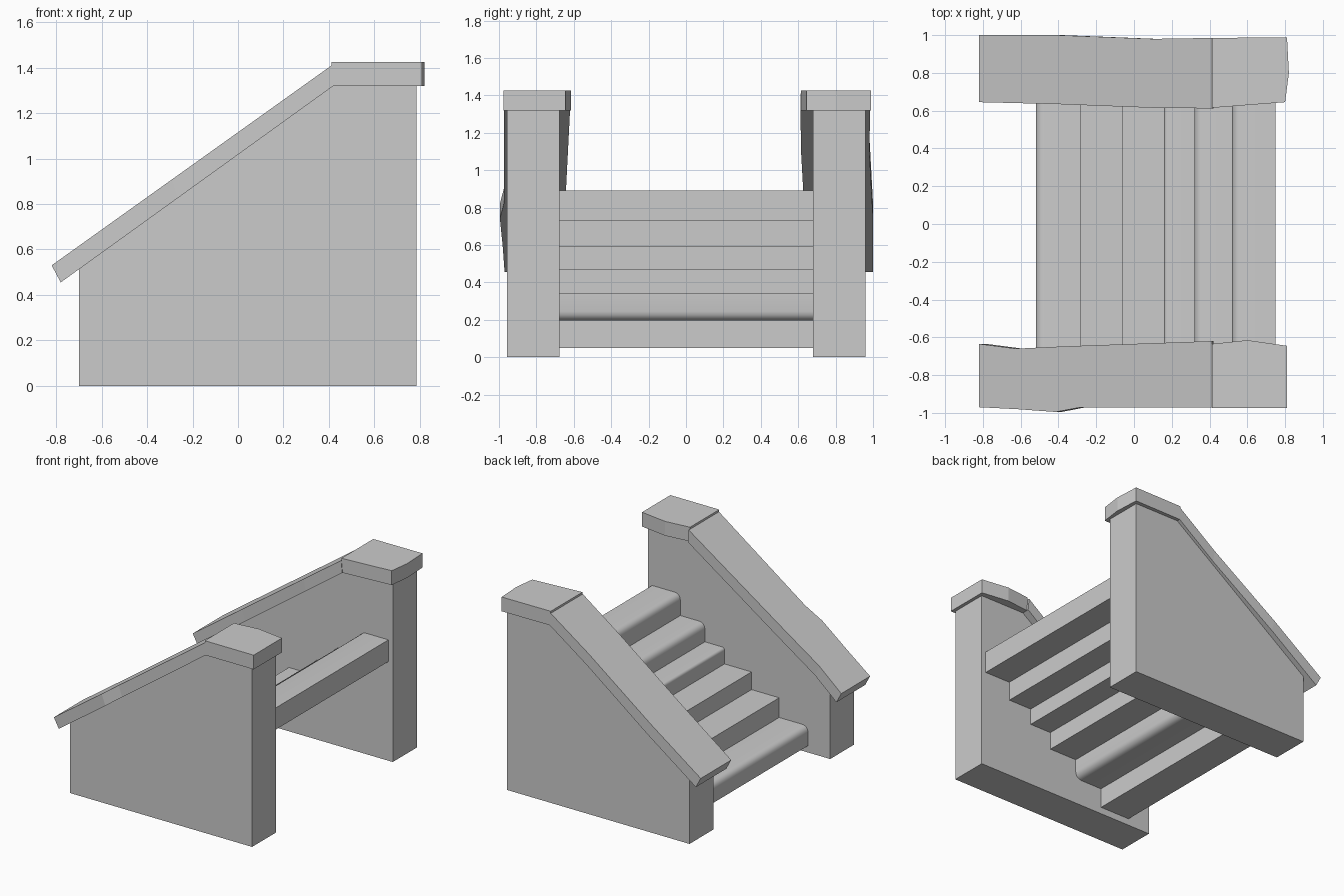
import bpy, bmesh
from mathutils import Vector

cube = bpy.data.objects.get("Cube")
if cube:
    bpy.data.objects.remove(cube)

stone = bpy.data.materials.new("grey_stone")
stone.use_nodes = True
GREY = (0.6, 0.6, 0.6, 1)
stone.diffuse_color = GREY
stone.node_tree.nodes["Principled BSDF"].inputs["Base Color"].default_value = GREY


def loft(name, rings):
    """Skin a closed solid through rings of matching points."""
    bm = bmesh.new()
    loops = [[bm.verts.new(p) for p in ring] for ring in rings]
    n = len(loops[0])
    for a, b in zip(loops, loops[1:]):
        for i in range(n):
            j = (i + 1) % n
            bm.faces.new((a[i], a[j], b[j], b[i]))
    bm.faces.new(loops[0])
    bm.faces.new(loops[-1])
    bmesh.ops.recalc_face_normals(bm, faces=bm.faces)
    mesh = bpy.data.meshes.new(name)
    bm.to_mesh(mesh)
    bm.free()
    mesh.materials.append(stone)
    obj = bpy.data.objects.new(name, mesh)
    bpy.context.collection.objects.link(obj)
    return obj


def prism(name, profile, y0, y1):
    """Extrude an x-z profile along y."""
    return loft(name, [[(x, y, z) for x, z in profile] for y in (y0, y1)])


def soften(obj, radius, pick):
    """Round the lengthwise edges chosen by pick(x, z) and shade them smooth."""
    bm = bmesh.new()
    bm.from_mesh(obj.data)
    edges = [e for e in bm.edges
             if abs(e.verts[0].co.y - e.verts[1].co.y) > 1 and pick(e.verts[0].co.x, e.verts[0].co.z)]
    bmesh.ops.bevel(bm, geom=edges, offset=radius, segments=4, profile=0.5, affect='EDGES')
    bm.to_mesh(obj.data)
    bm.free()
    bpy.ops.object.select_all(action='DESELECT')
    obj.select_set(True)
    bpy.context.view_layer.objects.active = obj
    bpy.ops.object.shade_smooth_by_angle(angle=0.6)


# Side walls
wall = [(-0.70, 0), (0.785, 0), (0.785, 1.32), (0.42, 1.32), (-0.70, 0.513)]
prism("front_wall", wall, -0.957, -0.677)
prism("back_wall", wall, 0.679, 0.959)

# Steps, each starting where the one below ends
fronts = [-0.52, -0.285, -0.06, 0.16, 0.32, 0.52]
backs = [-0.275, -0.05, 0.175, 0.35, 0.54, 0.75]
levels = [0.05, 0.195, 0.34, 0.47, 0.59, 0.73, 0.89]
rounding = [0.045, 0, 0, 0.02, 0.045, 0.045]
for i, (x0, x1) in enumerate(zip(fronts, backs)):
    z0, z1 = levels[i], levels[i + 1]
    step = prism(f"step_{i + 1}", [(x0, z0), (x1, z0), (x1, z1), (x0, z1)], -0.68, 0.68)
    if rounding[i]:
        soften(step, rounding[i], lambda x, z: x < x0 + 0.01 and z > z1 - 0.01)
    if i == 1:
        soften(step, 0.05, lambda x, z: x > x1 - 0.01 and z < z0 + 0.01)


# Sloping coping stones: stations are (fraction up the slope, inner y, outer y)
top = Vector((-0.82, 0.53)), Vector((0.412, 1.41))
under = Vector((-0.78, 0.455)), Vector((0.42, 1.32))


def coping(name, stations):
    rings = []
    for t, inner, outer in stations:
        a, b = top[0].lerp(top[1], t), under[0].lerp(under[1], t)
        rings.append([(a.x, inner, a.y), (a.x, outer, a.y), (b.x, outer, b.y), (b.x, inner, b.y)])
    loft(name, rings)


coping("front_coping", [(0, -0.635, -0.97), (0.16, -0.66, -0.98), (0.33, -0.65, -0.995),
                        (0.43, -0.645, -0.972), (1, -0.62, -0.972)])
coping("back_coping", [(0, 0.645, 1.0), (0.33, 0.635, 1.0), (0.75, 0.615, 0.98), (1, 0.612, 0.985)])


# Flat cap stones with slightly uneven outlines
def cap(name, outline):
    loft(name, [[(x, y, z) for x, y in outline] for z in (1.32, 1.425)])


cap("front_cap", [(0.412, -0.975), (0.81, -0.975), (0.81, -0.645), (0.60, -0.615), (0.412, -0.635)])
cap("back_cap", [(0.412, 0.615), (0.80, 0.645), (0.82, 0.80), (0.81, 0.988), (0.412, 0.985)])
